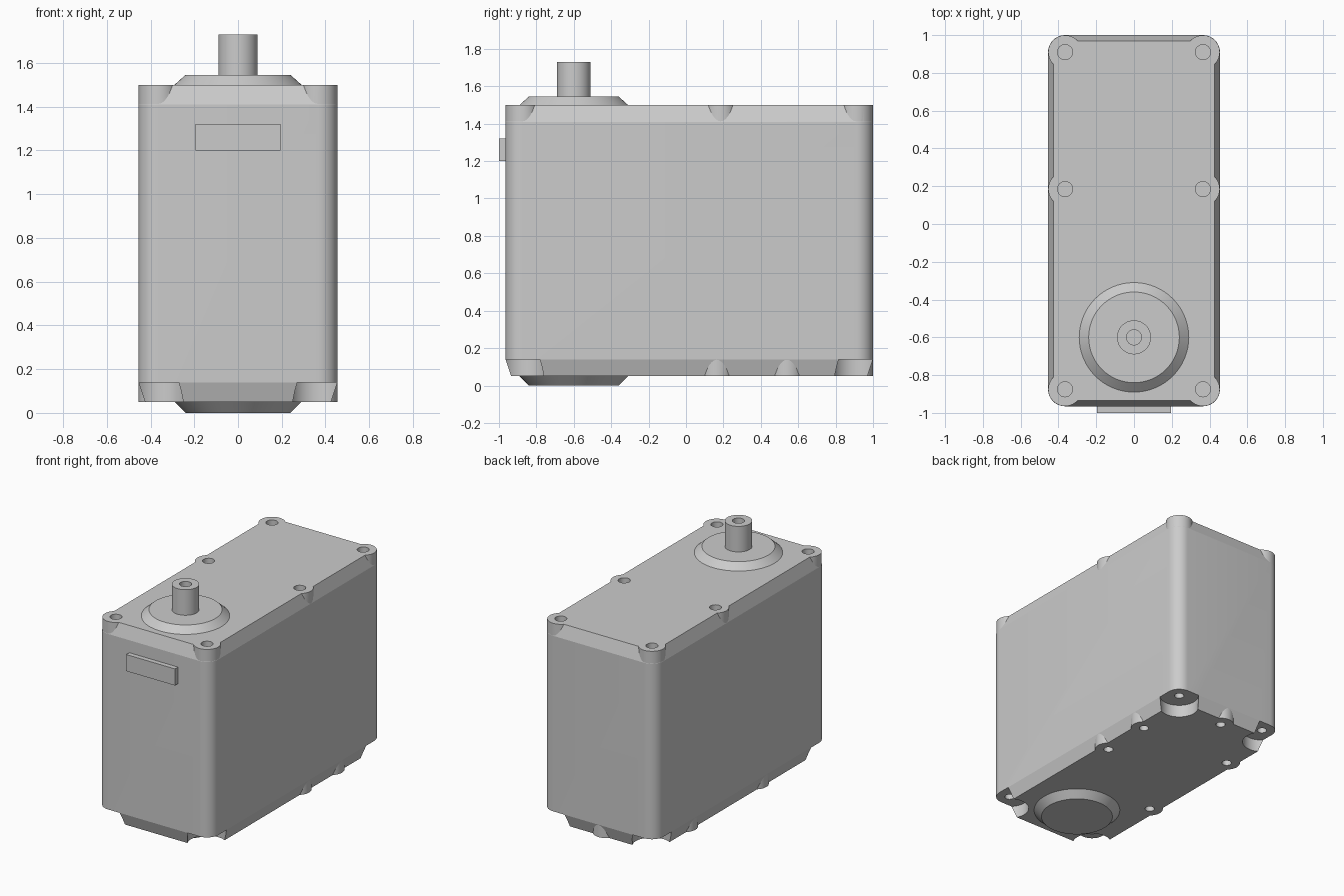
import bpy, bmesh
from math import pi, sin, cos

if "Cube" in bpy.data.objects:
    bpy.data.objects.remove(bpy.data.objects["Cube"])

HX, Y0, Y1 = 0.455, -0.965, 1.0      # body half width, front, back
R, INSET = 0.09, 0.03                # corner radius, chamfer inset
BX, BF, BB = HX - R, Y0 + R, Y1 - R  # screw positions
SHAFT_Y = -0.6


def make(name, bm):
    bmesh.ops.recalc_face_normals(bm, faces=bm.faces)
    me = bpy.data.meshes.new(name)
    bm.to_mesh(me)
    bm.free()
    ob = bpy.data.objects.new(name, me)
    bpy.context.collection.objects.link(ob)
    return ob


def loft(bm, rings):
    """Skin closed rings of points and cap both ends."""
    vs = [[bm.verts.new(p) for p in ring] for ring in rings]
    n = len(vs[0])
    for a, b in zip(vs, vs[1:]):
        for i in range(n):
            j = (i + 1) % n
            bm.faces.new((a[i], a[j], b[j], b[i]))
    bm.faces.new(vs[0][::-1])
    bm.faces.new(vs[-1])


def circle(x, y, r, z, n):
    return [(x + r * cos(2 * pi * i / n), y + r * sin(2 * pi * i / n), z) for i in range(n)]


def turned(name, specs, n=40):
    """Discs from (x, y, [(radius, z), ...]) in one object."""
    bm = bmesh.new()
    for x, y, prof in specs:
        loft(bm, [circle(x, y, r, z, n) for r, z in prof])
    return make(name, bm)


def body_ring(inset, z, seg=10):
    pts, r = [], R - inset
    for k, (cx, cy) in enumerate([(BX, BB), (-BX, BB), (-BX, BF), (BX, BF)]):
        for i in range(seg + 1):
            a = (k + i / seg) * pi / 2
            pts.append((cx + r * cos(a), cy + r * sin(a), z))
    return pts


def boolean(ob, tool, op):
    tool.hide_render = True
    m = ob.modifiers.new(op.lower(), 'BOOLEAN')
    m.operation, m.solver, m.object = op, 'EXACT', tool
    bpy.context.view_layer.objects.active = ob
    bpy.ops.object.modifier_apply(modifier=m.name)
    bpy.data.objects.remove(tool)


# Housing with chamfered top and bottom rims
bm = bmesh.new()
loft(bm, [body_ring(INSET, 0.05), body_ring(0, 0.14), body_ring(0, 1.41), body_ring(INSET, 1.5)])
housing = make("housing", bm)

# Screw bosses on the top rim and bottom rim
corners = [(s * BX, y) for s in (-1, 1) for y in (BF, BB)]
top = corners + [(-BX, 0.185), (BX, 0.185)]
bottom = [(BX, 0.165), (BX, 0.54), (-BX, 0.54), (-BX, -0.27), (0, BB)]
rb = R - 0.0007
boolean(housing, turned("bosses",
        [(x, y, [(rb, 1.35), (rb, 1.5)]) for x, y in top] +
        [(x, y, [(rb, 0.05), (rb, 0.2)]) for x, y in bottom]), 'UNION')

# Scalloped pockets at the bottom corners
boolean(housing, turned("pockets", [(x, y, [(0.13, -0.1), (0.13, 0.14)]) for x, y in corners]),
        'DIFFERENCE')

# Screw holes
boolean(housing, turned("holes",
        [(x, y, [(0.04, 1.2), (0.04, 1.6)]) for x, y in top] +
        [(x, y, [(0.032, -0.1), (0.032, 0.4)]) for x, y in bottom + corners], 24), 'DIFFERENCE')

# Bearing covers and output shaft
top_cover = turned("top_bearing_cover", [(0, SHAFT_Y, [(0.29, 1.495), (0.29, 1.5), (0.24, 1.545)])], 64)
bottom_cover = turned("bottom_bearing_cover", [(0, SHAFT_Y, [(0.24, 0), (0.29, 0.05), (0.29, 0.055)])], 64)
shaft = turned("output_shaft", [(0, SHAFT_Y, [(0.09, 1.52), (0.09, 1.73)])], 48)
boolean(shaft, turned("shaft_bore", [(0, SHAFT_Y, [(0.04, 1.57), (0.04, 1.8)])], 32), 'DIFFERENCE')

# Raised plate on the front
bm = bmesh.new()
x, y0, y1 = 0.195, -1.0, Y0 + 0.005
loft(bm, [[(-x, y0, z), (x, y0, z), (x, y1, z), (-x, y1, z)] for z in (1.2, 1.32)])
make("front_plate", bm)

# Smooth round walls, keep edges sharp
bpy.ops.object.select_all(action='DESELECT')
for ob in (housing, top_cover, bottom_cover, shaft):
    ob.select_set(True)
bpy.context.view_layer.objects.active = housing
bpy.ops.object.shade_smooth_by_angle(angle=0.28)
